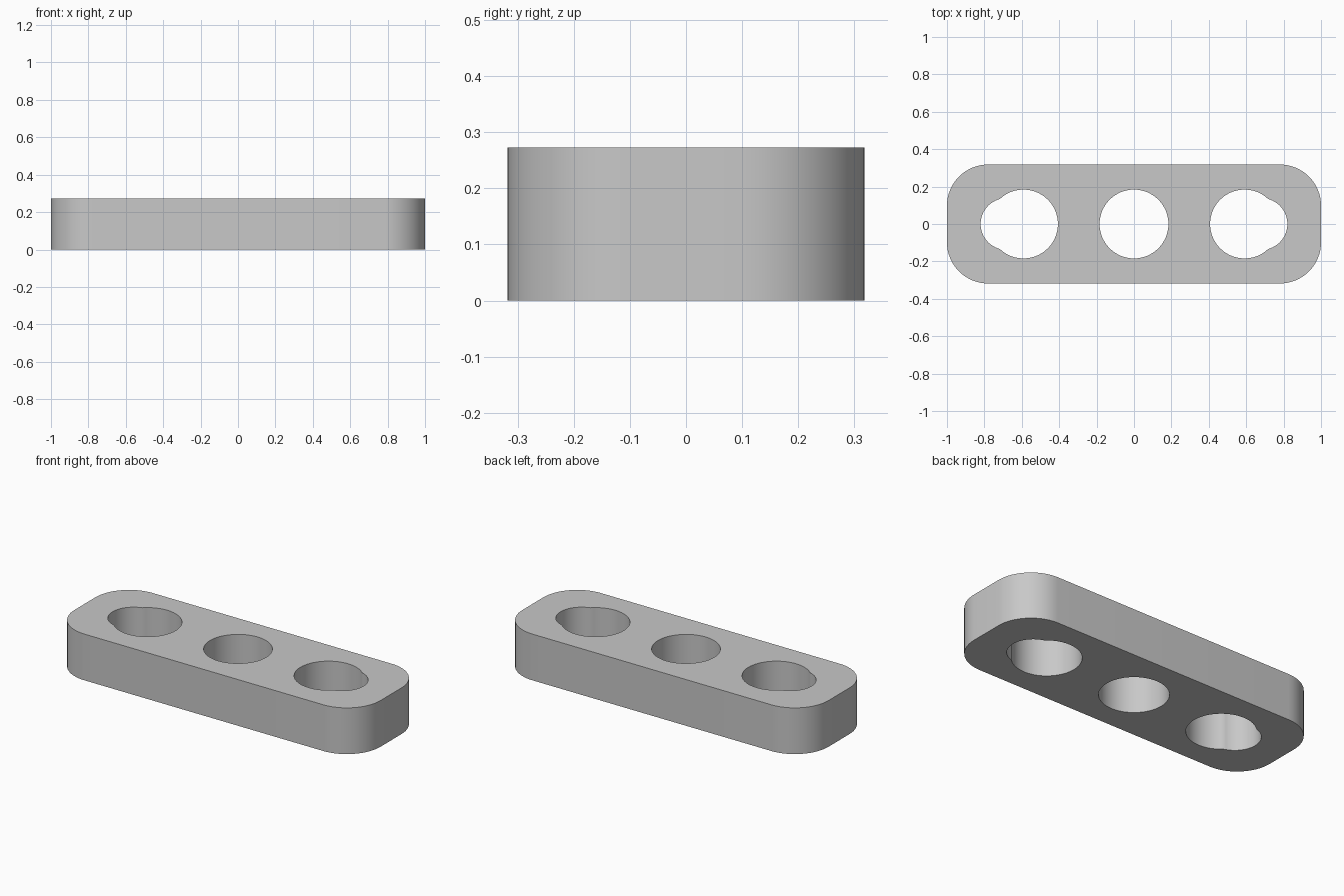
import bpy, bmesh, math

cube = bpy.data.objects.get("Cube")
if cube:
    bpy.data.objects.remove(cube, do_unlink=True)

HALF_X, HALF_Y, HEIGHT, CORNER = 1.0, 0.318, 0.273, 0.22
HOLE_R, HOLE_X = 0.184, 0.591        # round holes
LOBE_R, LOBE_X = 0.138, 0.682        # smaller relief on the outer side holes


def arc(cx, cy, r, start, end, steps):
    """Points along an arc, both ends included."""
    return [(cx + r * math.cos(start + (end - start) * i / steps),
             cy + r * math.sin(start + (end - start) * i / steps))
            for i in range(steps + 1)]


# Rounded rectangle outline
outline = []
for i, (sx, sy) in enumerate([(1, 1), (-1, 1), (-1, -1), (1, -1)]):
    outline += arc(sx * (HALF_X - CORNER), sy * (HALF_Y - CORNER), CORNER,
                   i * math.pi / 2, (i + 1) * math.pi / 2, 16)

# Plain middle hole
middle_hole = arc(0, 0, HOLE_R, 0, math.tau, 64)[:-1]

# Side hole: large circle joined to the smaller lobe where the two circles cross
d = LOBE_X - HOLE_X
cross_x = (d * d + HOLE_R ** 2 - LOBE_R ** 2) / (2 * d)
cross_y = math.sqrt(HOLE_R ** 2 - cross_x ** 2)
main_a = math.atan2(cross_y, cross_x)
lobe_a = math.atan2(cross_y, cross_x - d)
right_hole = (arc(HOLE_X, 0, HOLE_R, main_a, math.tau - main_a, 52)
              + arc(LOBE_X, 0, LOBE_R, -lobe_a, lobe_a, 28)[1:-1])
left_hole = [(-x, y) for x, y in right_hole]

# Fill the outline around the holes and extrude it upward
bm = bmesh.new()
edges = []
for loop in (outline, middle_hole, right_hole, left_hole):
    verts = [bm.verts.new((x, y, 0)) for x, y in loop]
    edges += [bm.edges.new((v, verts[i - 1])) for i, v in enumerate(verts)]
bmesh.ops.triangle_fill(bm, edges=edges, use_beauty=True, normal=(0, 0, 1))
result = bmesh.ops.extrude_face_region(bm, geom=bm.faces[:], use_keep_orig=True)
top = [g for g in result["geom"] if isinstance(g, bmesh.types.BMVert)]
bmesh.ops.translate(bm, verts=top, vec=(0, 0, HEIGHT))
bmesh.ops.recalc_face_normals(bm, faces=bm.faces[:])
mesh = bpy.data.meshes.new("link_plate")
bm.to_mesh(mesh)
bm.free()

# Single grey material
color = (0.58, 0.58, 0.58, 1)
grey = bpy.data.materials.new("light grey")
grey.use_nodes = True
grey.diffuse_color = color
grey.node_tree.nodes["Principled BSDF"].inputs["Base Color"].default_value = color
mesh.materials.append(grey)

plate = bpy.data.objects.new("link_plate", mesh)
bpy.context.collection.objects.link(plate)
bpy.context.view_layer.objects.active = plate
plate.select_set(True)
bpy.ops.object.shade_smooth_by_angle(angle=math.radians(30))
